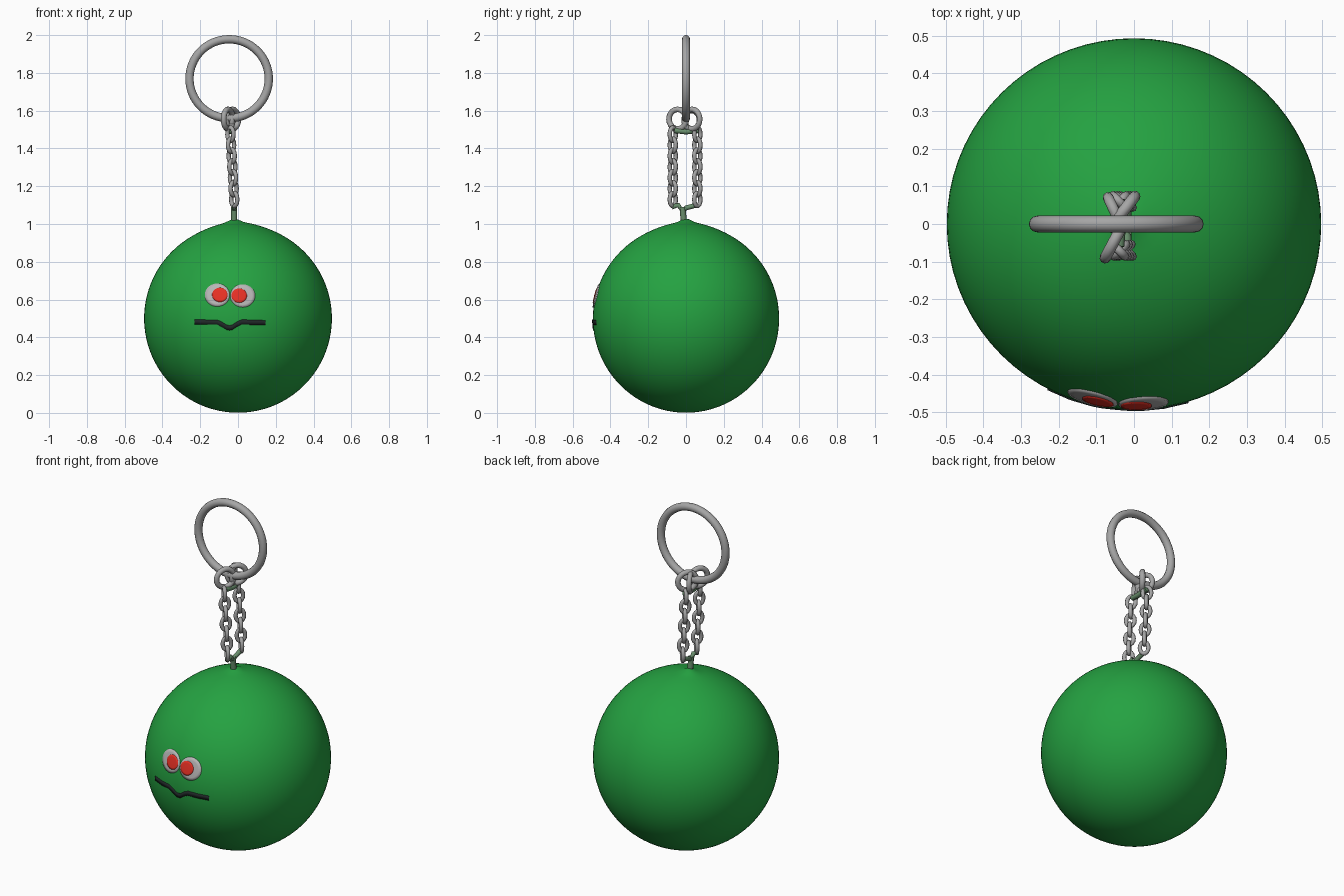
import bpy, bmesh, math
from mathutils import Vector

if "Cube" in bpy.data.objects:
    bpy.data.objects.remove(bpy.data.objects["Cube"])


def material(name, rgb):
    m = bpy.data.materials.new(name)
    m.diffuse_color = (*rgb, 1)
    m.use_nodes = True
    m.node_tree.nodes["Principled BSDF"].inputs["Base Color"].default_value = m.diffuse_color
    return m


GREEN = material("ball green", (0.018, 0.36, 0.053))
METAL = material("metal grey", (0.38, 0.38, 0.38))
WHITE = material("eye white", (0.48, 0.47, 0.47))
RED = material("pupil red", (0.8, 0.03, 0.018))
DARK = material("mouth dark", (0.014, 0.02, 0.02))
PALE = material("tinted metal", (0.14, 0.27, 0.15))


def add_mesh(name, bm, mat):
    me = bpy.data.meshes.new(name)
    bm.normal_update()
    bm.to_mesh(me)
    bm.free()
    me.materials.append(mat)
    me.shade_smooth()
    ob = bpy.data.objects.new(name, me)
    bpy.context.collection.objects.link(ob)
    return ob


def tube(name, pts, radius, mat, closed=False, sides=2):
    """Round bar along a path, turned into a mesh."""
    cu = bpy.data.curves.new(name, 'CURVE')
    cu.dimensions = '3D'
    cu.bevel_depth = radius
    cu.bevel_resolution = sides
    cu.use_fill_caps = True
    sp = cu.splines.new('POLY')
    sp.points.add(len(pts) - 1)
    for p, co in zip(sp.points, pts):
        p.co = (*co, 1)
    sp.use_cyclic_u = closed
    cu.materials.append(mat)
    ob = bpy.data.objects.new(name, cu)
    bpy.context.collection.objects.link(ob)
    bpy.ops.object.select_all(action='DESELECT')
    ob.select_set(True)
    bpy.context.view_layer.objects.active = ob
    bpy.ops.object.convert(target='MESH')
    bpy.context.object.data.shade_smooth()


def loop(name, centre, half_w, half_h, angle, radius, mat, n=20, sides=2):
    """Upright oval loop whose width runs along the given compass angle."""
    c = Vector(centre)
    d = Vector((math.cos(angle), math.sin(angle), 0))
    pts = []
    for i in range(n):
        t = 2 * math.pi * i / n
        pts.append(c + d * half_w * math.cos(t) + Vector((0, 0, half_h * math.sin(t))))
    tube(name, pts, radius, mat, True, sides)


# Ball, drawn up to a small peak where the chain is fixed
RX, RY, RZ = 0.497, 0.493, 0.499
bm = bmesh.new()
bmesh.ops.create_uvsphere(bm, u_segments=72, v_segments=60, radius=1)
for v in bm.verts:
    v.co = Vector((v.co.x * RX, v.co.y * RY, 0.5 + v.co.z * RZ))
    if v.co.z > 0.8:
        d2 = (v.co.x + 0.02) ** 2 + v.co.y ** 2
        v.co.z += 0.012 * math.exp(-d2 / 0.02) + 0.018 * math.exp(-d2 / 0.0012)
add_mesh("ball", bm, GREEN)


# Face details: thin plates that follow the ball's front
def on_ball(x, z, lift):
    y = -RY * math.sqrt(1 - (x / RX) ** 2 - ((z - 0.5) / RZ) ** 2)
    return (x, y - lift, z)


def disc(name, cx, cz, rx, rz, lift, mat, n=32, rings=4):
    bm = bmesh.new()
    mid = bm.verts.new(on_ball(cx, cz, lift))
    prev = None
    # the last ring sinks into the ball to close the plate's edge
    steps = [(k / rings, lift) for k in range(1, rings + 1)] + [(1.0, -0.003)]
    for s, h in steps:
        ring = []
        for i in range(n):
            t = 2 * math.pi * i / n
            ring.append(bm.verts.new(on_ball(cx + rx * s * math.cos(t), cz + rz * s * math.sin(t), h)))
        for i in range(n):
            j = (i + 1) % n
            if prev:
                bm.faces.new((prev[i], ring[i], ring[j], prev[j]))
            else:
                bm.faces.new((mid, ring[i], ring[j]))
        prev = ring
    add_mesh(name, bm, mat)


disc("left_eye", -0.11, 0.624, 0.066, 0.061, 0.004, WHITE)
disc("right_eye", 0.025, 0.620, 0.066, 0.061, 0.005, WHITE)
disc("left_pupil", -0.096, 0.625, 0.041, 0.038, 0.007, RED)
disc("right_pupil", 0.006, 0.621, 0.041, 0.038, 0.008, RED)

# Mouth: a strip with a dip in the middle
path = [(-0.23, 0.482), (-0.17, 0.48), (-0.11, 0.48), (-0.085, 0.468), (-0.06, 0.453), (-0.045, 0.45),
        (-0.03, 0.453), (-0.005, 0.47), (0.02, 0.481), (0.08, 0.479), (0.145, 0.477)]
bm = bmesh.new()
prev = None
for x, z in path:
    row = [bm.verts.new(on_ball(x, z + dz, h))
           for dz, h in ((0.013, -0.003), (0.013, 0.004), (-0.013, 0.004), (-0.013, -0.003))]
    if prev:
        for k in range(3):
            bm.faces.new((prev[k], prev[k + 1], row[k + 1], row[k]))
    prev = row
add_mesh("mouth", bm, DARK)

# Key ring
loop("key_ring", (-0.047, 0, 1.769), 0.21, 0.209, 0, 0.022, METAL, n=64, sides=4)

# Two larger links hooked over the key ring, crossing in plan
loop("front_ring_link", (-0.052, -0.044, 1.555), 0.052, 0.052, math.radians(62), 0.015, METAL, sides=3)
loop("back_ring_link", (-0.03, 0.032, 1.555), 0.052, 0.052, math.radians(52), 0.015, METAL, sides=3)
loop("side_ring_link", (-0.05, 0.03, 1.55), 0.045, 0.05, math.radians(115), 0.014, METAL, sides=3)

# Two hanging strands of small links
LINKS = 7
for side, y in (("front", -0.07), ("back", 0.06)):
    for i in range(LINKS):
        f = i / (LINKS - 1)
        centre = (-0.04 + 0.02 * f, y, 1.475 - 0.345 * f)
        turn = math.radians(45 if i % 2 else -45)
        loop(f"{side}_chain_link_{i + 1}", centre, 0.023, 0.036, turn, 0.0115, METAL, n=14)

# Tinted bars that join the strands at top and bottom
tube("upper_joint", [(-0.04, -0.06, 1.495), (-0.035, 0, 1.488), (-0.035, 0.065, 1.495)], 0.014, PALE)
tube("lower_joint", [(-0.02, -0.075, 1.09), (-0.02, -0.04, 1.10), (-0.02, -0.02, 1.07),
                     (-0.02, 0.0, 1.085), (-0.02, 0.055, 1.10)], 0.013, PALE)
tube("chain_anchor", [(-0.02, -0.018, 1.09), (-0.02, -0.015, 1.05), (-0.02, -0.01, 1.0)], 0.016, PALE)
